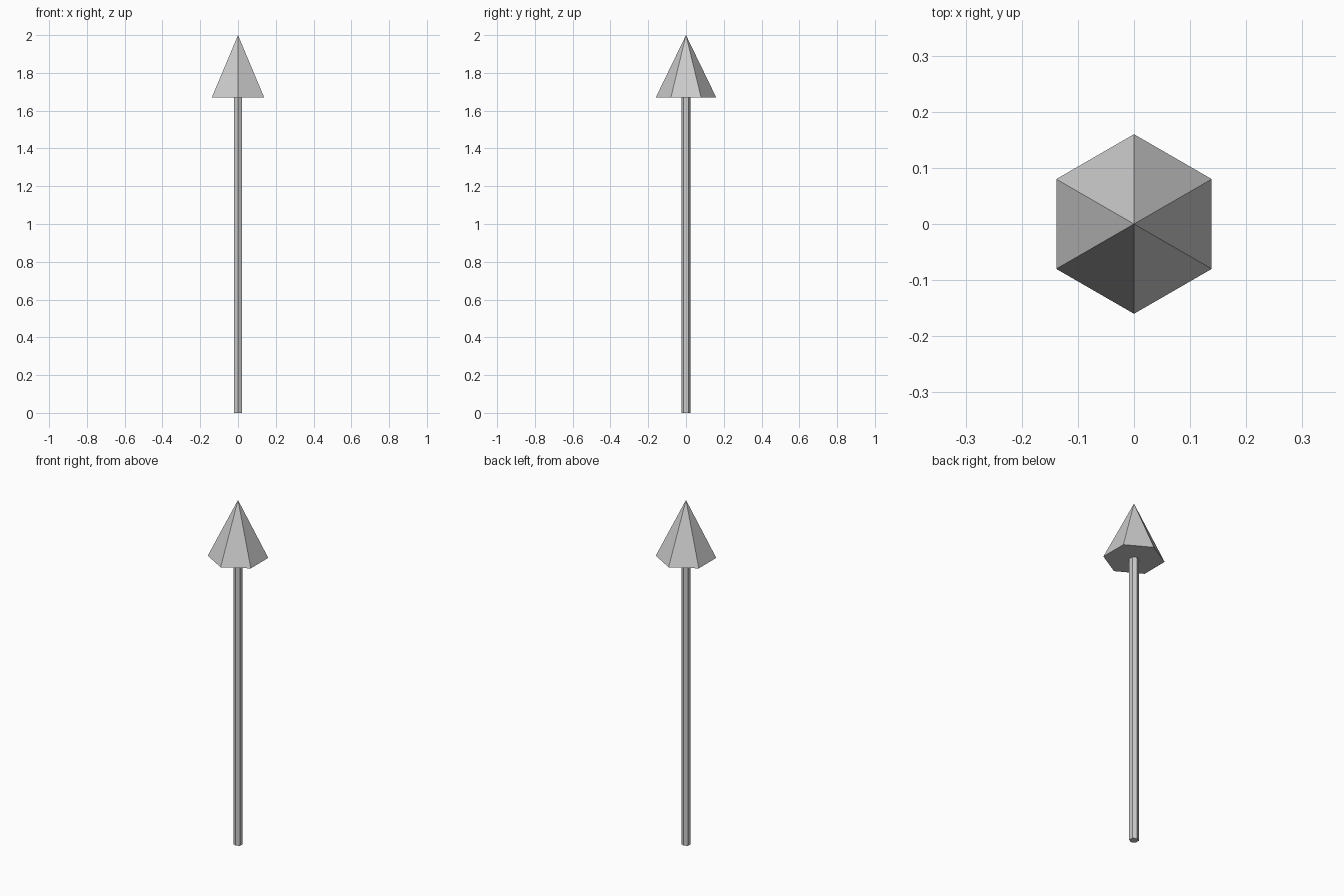
import bpy
import math

if "Cube" in bpy.data.objects:
    bpy.data.objects.remove(bpy.data.objects["Cube"])

SIDES = 6
BASE_Z, TIP_Z = 1.67, 2.0


def prism(name, r_bottom, r_top, z0, z1):
    """Six-sided frustum with corners on the +y and -y axes."""
    bpy.ops.mesh.primitive_cone_add(vertices=SIDES, radius1=r_bottom, radius2=r_top,
                                    depth=z1 - z0, location=(0, 0, (z0 + z1) / 2))
    ob = bpy.context.object
    ob.name = name
    return ob


# Slim shaft standing on the ground
prism("shaft", 0.025, 0.025, 0.0, BASE_Z)

# Pointed head
prism("arrow_head", 0.16, 0.0, BASE_Z, TIP_Z)
